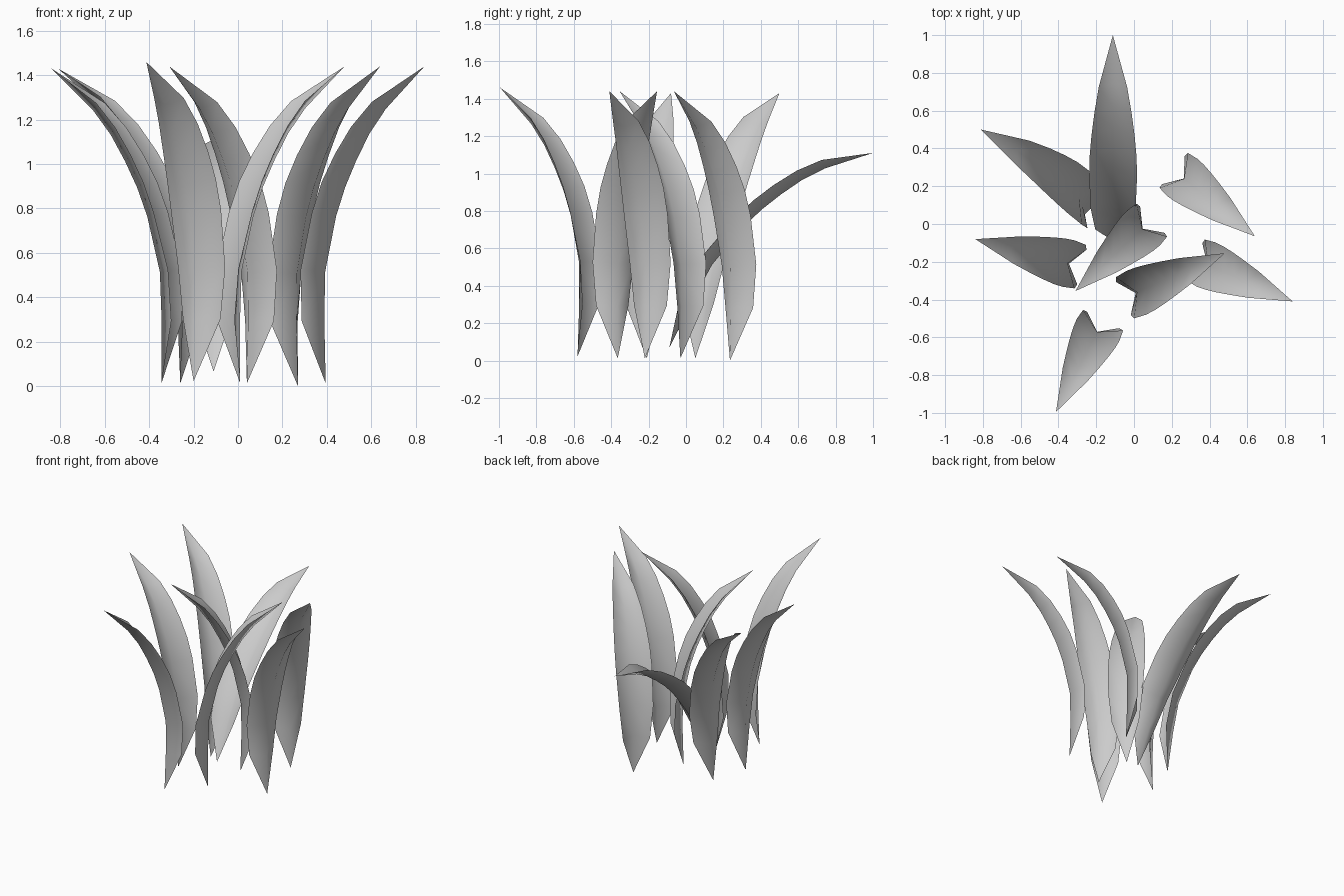
import bpy, bmesh, math
from mathutils import Vector, Matrix

if "Cube" in bpy.data.objects:
    bpy.data.objects.remove(bpy.data.objects["Cube"])

# Blade template: (outward reach, height, half width, fold depth) per row
ROWS = [(0, 0, 0, 0), (-.005, .28, .095, .07), (0, .5, .119, .07),
        (.055, .75, .127, .066), (.1, .88, .124, .066), (.155, 1.0, .114, .063),
        (.22, 1.12, .098, .057), (.30, 1.23, .075, .048), (.49, 1.42, 0, 0)]
REACH, HEIGHT = ROWS[-1][:2]

# Root and tip of every blade, and its roll about the line between them
LEAVES = [((-.11, -.09, .065), (-.112, 1.0, 1.11), 0),
          ((-.26, .05, .012), (-.81, .50, 1.43), 15),
          ((-.345, -.21, .012), (-.84, -.08, 1.43), 0),
          ((-.20, -.58, .022), (-.413, -.995, 1.46), 0),
          ((.04, -.03, .012), (-.31, -.355, 1.44), 0),
          ((.01, -.365, .012), (.48, -.155, 1.44), 0),
          ((.395, -.22, .012), (.84, -.41, 1.44), 0),
          ((.27, .235, .0), (.64, -.065, 1.44), 0)]


def make_leaf(index, root, tip, roll):
    root, tip = Vector(root), Vector(tip)
    d = tip - root
    reach = math.hypot(d.x, d.y)
    tilt = math.atan2(reach, d.z) - math.atan2(REACH, HEIGHT)
    scale = d.length / math.hypot(REACH, HEIGHT)
    place = (Matrix.Translation(root)
             @ Matrix.Rotation(math.radians(roll), 4, d.normalized())
             @ Matrix.Rotation(math.atan2(d.y, d.x), 4, 'Z')
             @ Matrix.Rotation(tilt, 4, 'Y')
             @ Matrix.Diagonal((scale, 1, scale, 1)))
    bm = bmesh.new()
    rows = []
    for i, (r, z, w, depth) in enumerate(ROWS):
        mid = bm.verts.new((r, 0, z))
        if w == 0:
            rows.append([mid] * 3)
            continue
        # edges fold back toward the inner side of the curve
        a, b = ROWS[i - 1], ROWS[i + 1]
        t = Vector((b[0] - a[0], 0, b[1] - a[1])).normalized()
        back = Vector((-t.z, 0, t.x)) * depth
        left, right = (bm.verts.new(mid.co + back + Vector((0, s * w, 0)))
                       for s in (-1, 1))
        rows.append([left, mid, right])
    for a, b in zip(rows, rows[1:]):
        for k in range(2):
            loop = list(dict.fromkeys((a[k], a[k + 1], b[k + 1], b[k])))
            bm.faces.new(loop).smooth = True
    bm.transform(place)
    mesh = bpy.data.meshes.new(f"leaf_{index}")
    bm.to_mesh(mesh)
    bm.free()
    bpy.context.collection.objects.link(bpy.data.objects.new(f"leaf_{index}", mesh))


# Clump of arching leaves
for n, (root, tip, roll) in enumerate(LEAVES, 1):
    make_leaf(n, root, tip, roll)
